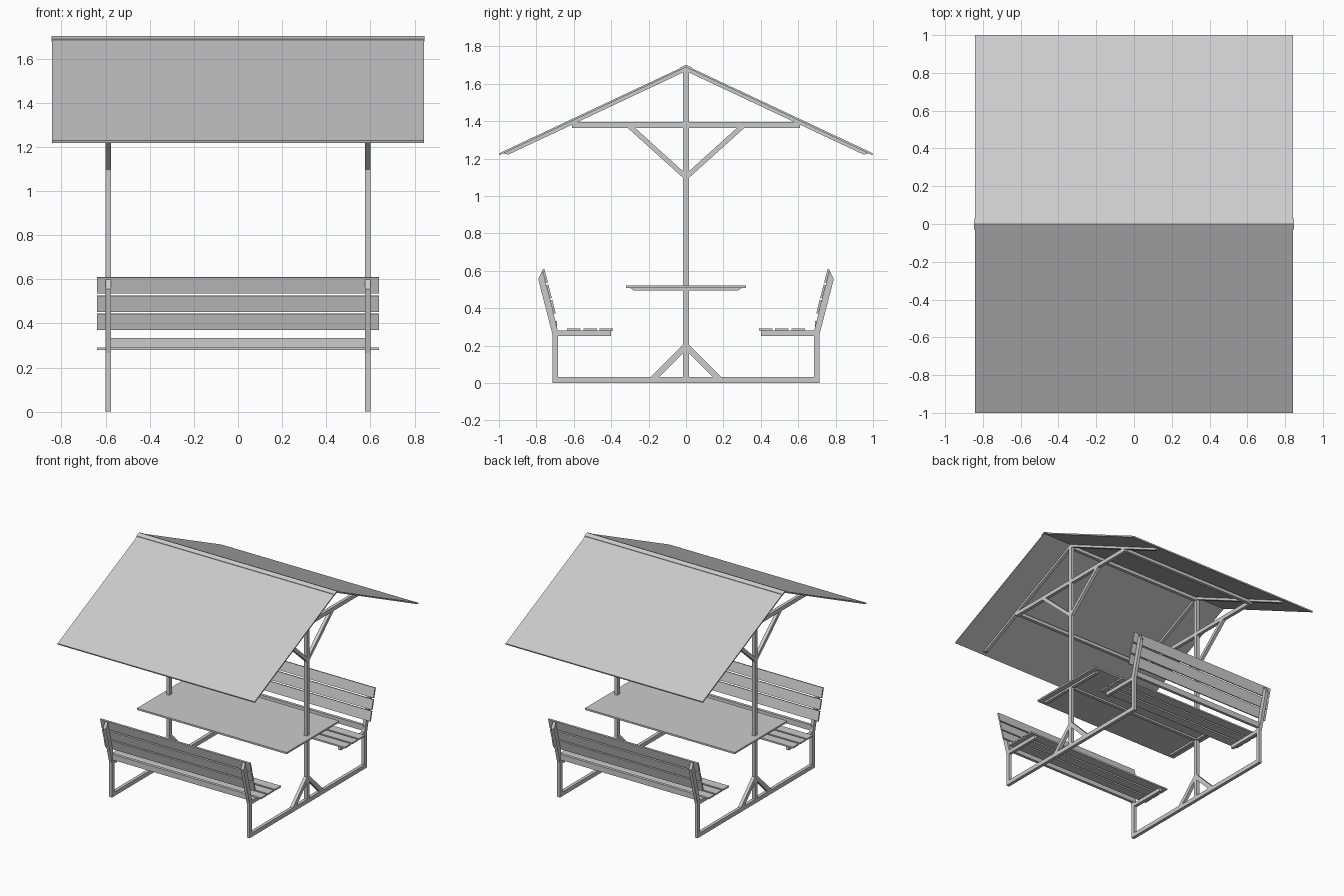
import bpy, bmesh, math
from mathutils import Vector

if "Cube" in bpy.data.objects:
    bpy.data.objects.remove(bpy.data.objects["Cube"])

steel = bpy.data.materials.new("light grey")
steel.diffuse_color = (0.6, 0.6, 0.6, 1)
steel.use_nodes = True
steel.node_tree.nodes["Principled BSDF"].inputs["Base Color"].default_value = steel.diffuse_color


def prism(name, pts, x0, x1):
    """Extrude a closed (y, z) profile along x."""
    bm = bmesh.new()
    face = bm.faces.new([bm.verts.new((x0, y, z)) for y, z in pts])
    geo = bmesh.ops.extrude_face_region(bm, geom=[face])["geom"]
    verts = [g for g in geo if isinstance(g, bmesh.types.BMVert)]
    bmesh.ops.translate(bm, verts=verts, vec=(x1 - x0, 0, 0))
    bmesh.ops.recalc_face_normals(bm, faces=bm.faces)
    me = bpy.data.meshes.new(name)
    bm.to_mesh(me)
    bm.free()
    me.materials.append(steel)
    ob = bpy.data.objects.new(name, me)
    bpy.context.collection.objects.link(ob)
    return ob


def box(name, y0, y1, z0, z1, x0, x1):
    return prism(name, [(y0, z0), (y1, z0), (y1, z1), (y0, z1)], x0, x1)


def flip(pts, s):
    return [(s * y, z) for y, z in pts]


FX, HW = 0.588, 0.0125      # frame position and half tube width
SX = 0.64                   # half length of slats and table
SLOPE = 0.47                # roof fall per unit

# The two end frames
for fx in (-FX, FX):
    a, b = fx - HW, fx + HW
    box("base_beam", -0.715, 0.715, 0, 0.032, a, b)
    box("main_post", -0.016, 0.016, 0.03, 1.685, a, b)
    box("roof_crossbar", -0.61, 0.61, 1.365, 1.395, a, b)
    prism("table_bearer", [(-0.28, 0.495), (0.28, 0.495), (0.3, 0.51), (-0.3, 0.51)], a, b)
    for s in (-1, 1):
        box("bench_leg", s * 0.685, s * 0.715, 0.03, 0.275, a, b)
        box("seat_bearer", s * 0.40, s * 0.70, 0.253, 0.28, a, b)
        prism("backrest_post", flip([(0.685, 0.253), (0.715, 0.265), (0.79, 0.555),
                                     (0.768, 0.6), (0.685, 0.28)], s), a, b)
        prism("foot_brace", flip([(0.19, 0.03), (0.145, 0.03), (0.01, 0.165),
                                  (0.01, 0.21)], s), a, b)
        prism("roof_brace", flip([(0.315, 1.367), (0.275, 1.367), (0.01, 1.127),
                                  (0.01, 1.092)], s), a, b)
        prism("rafter", flip([(0, 1.69), (0.98, 1.69 - SLOPE * 0.98),
                              (0.95, 1.668 - SLOPE * 0.95), (0, 1.668)], s), a, b)

# Seats, backrests, roof sheets and lengthwise rails, mirrored front to back
for s in (-1, 1):
    for y in (0.39, 0.477, 0.563):
        box("seat_slat", s * y, s * (y + 0.072), 0.28, 0.292, -SX, SX)
    up = Vector((0.082, 0.32)).normalized()
    inward = Vector((-up.y, up.x))
    for z in (0.37, 0.452, 0.535):
        lo = Vector((0.685 + (z - 0.28) * 0.256, z))
        hi = lo + up * 0.075
        prism("backrest_slat", flip([lo, hi, hi + inward * 0.012, lo + inward * 0.012], s), -SX, SX)
    box("bench_rail", s * 0.69, s * 0.712, 0.29, 0.333, -FX, FX)
    box("purlin", s * 0.585, s * 0.61, 1.37, 1.395, -FX, FX)
    prism("roof_sheet", flip([(0, 1.698), (1, 1.698 - SLOPE), (0.997, 1.688 - SLOPE),
                              (0, 1.688)], s), -0.842, 0.842)

# Ridge cap, ridge beam and table
prism("ridge_cap", [(-0.03, 1.688), (0, 1.702), (0.03, 1.688), (0.03, 1.678),
                    (0, 1.69), (-0.03, 1.678)], -0.846, 0.846)
box("ridge_beam", -0.012, 0.012, 1.655, 1.68, -FX, FX)
box("table_rail", -0.0125, 0.0125, 0.495, 0.51, -FX, FX)
box("table_top", -0.32, 0.32, 0.509, 0.522, -SX, SX)
